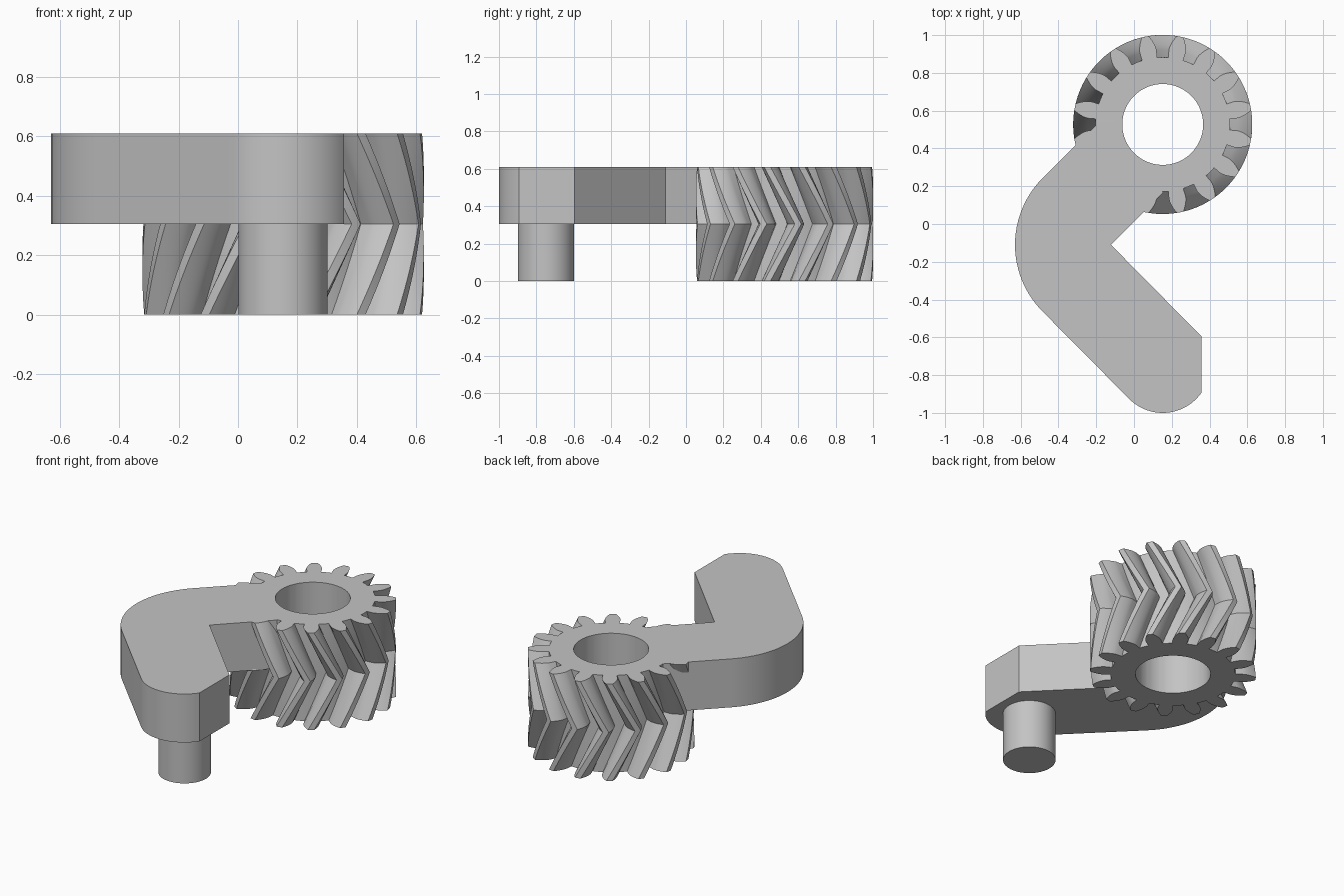
import bpy, bmesh, math

old = bpy.data.objects.get("Cube")
if old:
    bpy.data.objects.remove(old, do_unlink=True)

HEIGHT, MID = 0.61, 0.305
GEAR_X, GEAR_Y = 0.152, 0.527
TEETH, TIP, ROOT, BORE = 16, 0.474, 0.356, 0.214
PITCH = TIP * TEETH / (TEETH + 2)
BASE = PITCH * math.cos(math.radians(20))
TWIST = math.radians(20)

grey = bpy.data.materials.new("plain_grey")
grey.use_nodes = True
colour = (0.55, 0.55, 0.55, 1)
grey.diffuse_color = colour
grey.node_tree.nodes["Principled BSDF"].inputs["Base Color"].default_value = colour


def finish(name, bm, angle=30):
    bmesh.ops.recalc_face_normals(bm, faces=bm.faces)
    mesh = bpy.data.meshes.new(name)
    bm.to_mesh(mesh)
    bm.free()
    mesh.materials.append(grey)
    obj = bpy.data.objects.new(name, mesh)
    bpy.context.collection.objects.link(obj)
    bpy.ops.object.select_all(action="DESELECT")
    obj.select_set(True)
    bpy.context.view_layer.objects.active = obj
    bpy.ops.object.shade_smooth_by_angle(angle=math.radians(angle))


def prism(name, outline, z0, z1):
    bm = bmesh.new()
    face = bm.faces.new([bm.verts.new((x, y, z0)) for x, y in outline])
    grown = bmesh.ops.extrude_face_region(bm, geom=[face], use_keep_orig=True)
    top = [v for v in grown["geom"] if isinstance(v, bmesh.types.BMVert)]
    bmesh.ops.translate(bm, verts=top, vec=(0, 0, z1 - z0))
    finish(name, bm)


def arc(cx, cy, r, start, end, steps):
    angles = [math.radians(start + (end - start) * i / steps) for i in range(steps + 1)]
    return [(cx + r * math.cos(a), cy + r * math.sin(a)) for a in angles]


# Involute tooth outline as (radius, angle)
def involute(r):
    a = math.acos(min(1, BASE / r))
    return math.tan(a) - a


def tooth_half_angle(r):
    return math.pi / (2 * TEETH) + involute(PITCH) - involute(max(r, BASE))


flank = [ROOT] + [BASE + (TIP - BASE) * i / 6 for i in range(7)]
tooth = [(r, -tooth_half_angle(r)) for r in flank] + [(TIP, 0)]
tooth += [(r, tooth_half_angle(r)) for r in reversed(flank)]
tooth.append((ROOT, math.pi / TEETH))
profile = [(r, a + math.tau * (n + 0.5) / TEETH)
           for n in range(TEETH) for r, a in tooth]

# Herringbone gear: teeth twist one way up to the middle, then back
bm = bmesh.new()
LAYERS = 16
outer, inner = [], []
for k in range(LAYERS + 1):
    z = HEIGHT * k / LAYERS
    turn = TWIST * (1 - abs(z - MID) / MID)
    outer.append([bm.verts.new((GEAR_X + r * math.cos(a + turn),
                                GEAR_Y + r * math.sin(a + turn), z)) for r, a in profile])
    if k in (0, LAYERS):
        inner.append([bm.verts.new((GEAR_X + BORE * math.cos(a),
                                    GEAR_Y + BORE * math.sin(a), z)) for r, a in profile])
rings = [inner[0]] + outer + [inner[1], inner[0]]
for low, high in zip(rings, rings[1:]):
    for i in range(len(low)):
        j = (i + 1) % len(low)
        bm.faces.new((low[i], low[j], high[j], high[i]))
finish("herringbone_gear", bm, 25)

# Bent arm, running straight into the gear body
outline = arc(-0.13, -0.11, 0.5, 135, 225, 24)
outline += arc(0.152, -0.75, 0.25, 225, 325, 24)
outline += [(0.357, -0.595), (-0.122, -0.11), (0.155, 0.167), (-0.2, 0.525)]
prism("bent_arm", outline, MID, HEIGHT)

# Round pin below the end of the arm
prism("round_pin", arc(0.152, -0.748, 0.15, 0, 354, 59), 0, MID)
